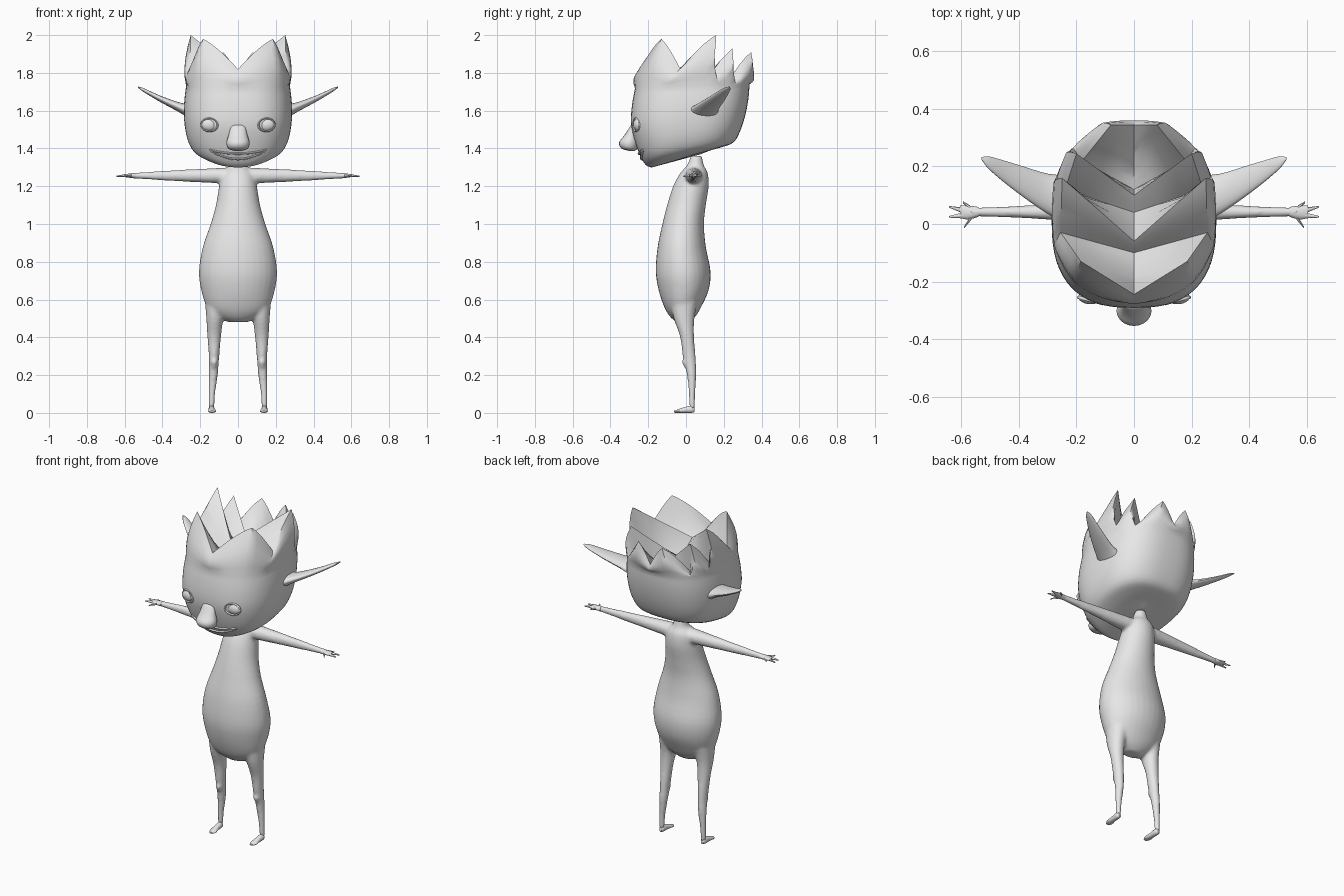
import bpy, bmesh, math
from mathutils import Vector
from mathutils.bvhtree import BVHTree

if "Cube" in bpy.data.objects:
    bpy.data.objects.remove(bpy.data.objects["Cube"])

clay = bpy.data.materials.new("plain_grey")
clay.use_nodes = True
grey = (0.8, 0.8, 0.8, 1)
clay.diffuse_color = grey
for node in clay.node_tree.nodes:
    if node.type == "BSDF_PRINCIPLED":
        node.inputs["Base Color"].default_value = grey

X, Y, Z = Vector((1, 0, 0)), Vector((0, 1, 0)), Vector((0, 0, 1))


def shade(obj, degrees=45):
    bpy.ops.object.select_all(action="DESELECT")
    obj.select_set(True)
    bpy.context.view_layer.objects.active = obj
    bpy.ops.object.shade_smooth_by_angle(angle=math.radians(degrees))


def finish(name, bm, degrees=45):
    bmesh.ops.recalc_face_normals(bm, faces=bm.faces[:])
    mesh = bpy.data.meshes.new(name)
    bm.to_mesh(mesh)
    bm.free()
    obj = bpy.data.objects.new(name, mesh)
    bpy.context.collection.objects.link(obj)
    mesh.materials.append(clay)
    shade(obj, degrees)
    return obj


def spline(keys, steps):
    """Smooth curve through keys of any dimension."""
    k = [Vector(p) for p in keys]
    k = [k[0] * 2 - k[1]] + k + [k[-1] * 2 - k[-2]]
    out = []
    for a, b, c, d in zip(k, k[1:], k[2:], k[3:]):
        for s in range(steps):
            t = s / steps
            out.append(b + (c - a) * (t / 2)
                       + (a * 2 - b * 5 + c * 4 - d) * (t * t / 2)
                       + (b * 3 - a - c * 3 + d) * (t ** 3 / 2))
    return out + [k[-2]]


def loft(bm, keys, u, v, paired=False, sides=20, steps=4):
    """Skin ellipses; each key is x, y, z, radius along u, radius along v."""
    for side in ((1, -1) if paired else (1,)):
        rings = []
        for p in spline(keys, steps):
            ring = []
            for i in range(sides):
                a = math.tau * i / sides
                q = Vector(p[:3]) + u * (p[3] * math.cos(a)) + v * (p[4] * math.sin(a))
                ring.append(bm.verts.new((q.x * side, q.y, q.z)))
            rings.append(ring)
        for r, s in zip(rings, rings[1:]):
            for i in range(sides):
                j = (i + 1) % sides
                bm.faces.new((r[i], r[j], s[j], s[i]))
        bm.faces.new(rings[0])
        bm.faces.new(rings[-1])


# Trunk, arms and legs, blended into one skin
bm = bmesh.new()
trunk = [(.48, .05, -.05, .02), (.51, .115, -.085, .05), (.56, .165, -.115, .08),
         (.65, .195, -.145, .12), (.75, .207, -.16, .13), (.88, .186, -.15, .105),
         (1, .145, -.125, .095), (1.1, .117, -.1, .105), (1.2, .1, -.068, .12),
         (1.27, .085, -.03, .115), (1.31, .045, .005, .095), (1.36, .03, .025, .085)]
loft(bm, [(0, (f + b) / 2, z, w, (b - f) / 2) for z, w, f, b in trunk], X, Y, sides=32)
loft(bm, [(.03, .04, 1.255, .05, .045), (.12, .04, 1.256, .042, .04),
          (.3, .042, 1.256, .027, .031), (.45, .042, 1.256, .019, .022),
          (.57, .042, 1.256, .015, .014)], Y, Z, paired=True)
loft(bm, [(.11, -.01, .6, .065, .075), (.122, -.01, .5, .046, .055),
          (.126, .006, .4, .036, .037), (.127, .018, .29, .027, .034),
          (.131, .03, .2, .024, .025), (.138, .032, .1, .017, .017),
          (.14, .032, .02, .014, .014)], X, Y, paired=True)
loft(bm, [(.127, -.004, .245, .008, .01), (.127, -.004, .27, .02, .017),
          (.127, -.004, .295, .008, .01)], X, Y, paired=True, sides=12)
body = finish("body", bm)
remesh = body.modifiers.new("blend", "REMESH")
remesh.mode = "VOXEL"
remesh.voxel_size = .009
remesh.use_smooth_shade = True
soften = body.modifiers.new("soften", "SMOOTH")
soften.iterations = 5

# Hands: a flat palm and four spread fingers
bm = bmesh.new()
loft(bm, [(.54, .042, 1.256, .017, .015), (.575, .04, 1.256, .024, .011),
          (.605, .042, 1.256, .022, .007)], Y, Z, paired=True, sides=12)
for root, tip in (((.565, .025), (.592, -.013)), ((.595, .03), (.643, .025)),
                  ((.595, .047), (.643, .06)), ((.57, .055), (.595, .076))):
    loft(bm, [(*root, 1.256, .01, .008), (*tip, 1.253, .003, .003)],
         Y, Z, paired=True, sides=8)
finish("hands", bm)

# Feet
bm = bmesh.new()
loft(bm, [(.14, .046, .014, .007, .01), (.14, .03, .019, .016, .019),
          (.139, -.01, .015, .017, .015), (.137, -.045, .009, .021, .009),
          (.136, -.064, .006, .012, .005)], X, Z, paired=True, sides=14)
finish("feet", bm)

# Head: one half as a grid of rows from chin to spiky rim to the hollow crown
COLS = 32
rings = [(1.305, 1.37, -.16, .08, 0), (1.3, 1.39, -.185, .13, .1),
         (1.312, 1.41, -.212, .2, .17), (1.35, 1.435, -.237, .255, .235),
         (1.42, 1.5, -.265, .29, .27), (1.52, 1.58, -.29, .315, .285),
         (1.62, 1.66, -.287, .33, .285), (1.72, 1.74, -.27, .337, .275)]


def skull_row(zf, zb, yf, yb, width):
    row = []
    for i in range(COLS + 1):
        a = math.pi * i / COLS
        s, c = abs(math.sin(a)), math.cos(a)
        fy = math.copysign(abs(c) ** .77, c)
        k = (1 - fy) / 2
        x = width * s ** .77 if 0 < i < COLS else 0
        row.append(Vector((x, yf + (yb - yf) * k, zf + (zb - zf) * k)))
    return row


# Column, rim point, and the matching point on the crown's centre line
crown = [(0, (0, -.245, 1.82), (0, -.22, 1.81)),
         (8, (.185, -.13, 1.98), (0, -.19, 1.8)),
         (12, (.255, -.03, 1.82), (0, -.1, 1.75)),
         (18, (.25, .16, 2), (0, -.06, 1.8)),
         (20, (.24, .12, 1.78), (0, .04, 1.72)),
         (22, (.2, .245, 1.93), (0, .1, 1.75)),
         (24, (.18, .22, 1.75), (0, .12, 1.7)),
         (28, (.08, .345, 1.91), (0, .24, 1.7)),
         (32, (0, .345, 1.79), (0, .31, 1.76))]
rim, floor = [], []
for (i, p, c), (j, q, d) in zip(crown, crown[1:]):
    for n in range(i, j):
        t = (n - i) / (j - i)
        rising = q[2] > p[2]
        bent = math.sin(t * math.pi / 2) if rising else 1 - math.cos(t * math.pi / 2)
        rim.append(Vector(p).lerp(Vector(q), t).to_2d().to_3d()
                   + Z * (p[2] + (q[2] - p[2]) * (t * .6 + bent * .4)))
        floor.append(Vector(c).lerp(Vector(d), t))
rim.append(Vector(crown[-1][1]))
floor.append(Vector(crown[-1][2]))

rows = [skull_row(*r) for r in spline(rings, 3)]
top = rows[-1]
for step in range(1, 6):
    k = step / 5
    row = []
    for i in range(COLS + 1):
        outward = Vector((top[i].x, top[i].y, 0)).normalized()
        row.append(top[i].lerp(rim[i], k) + outward * (.02 * math.sin(math.pi * k)))
    rows.append(row)
for k in (.33, .66, 1):
    rows.append([rim[i].lerp(floor[i], k) for i in range(COLS + 1)])

bm = bmesh.new()
grid = [[bm.verts.new(p) for p in row] for row in rows]
for r, s in zip(grid, grid[1:]):
    for i in range(COLS):
        bm.faces.new((r[i], r[i + 1], s[i + 1], s[i]))
mirrored = bmesh.ops.duplicate(bm, geom=bm.verts[:] + bm.edges[:] + bm.faces[:])
for g in mirrored["geom"]:
    if isinstance(g, bmesh.types.BMVert):
        g.co.x *= -1
bmesh.ops.remove_doubles(bm, verts=bm.verts[:], dist=.0004)
bmesh.ops.dissolve_degenerate(bm, edges=bm.edges[:], dist=.0001)
bm.normal_update()
skin = BVHTree.FromBMesh(bm)
finish("head", bm, 40)


def face_y(x, z):
    hit = skin.ray_cast(Vector((x + .001, -1, z)), Y)[0]
    return hit.y if hit else -.22


# Ears: thin swept-back blades
bm = bmesh.new()
loft(bm, [(.23, .085, 1.585, .085, .05), (.3, .105, 1.613, .07, .028),
          (.41, .16, 1.662, .048, .017), (.5, .21, 1.709, .024, .01),
          (.53, .228, 1.725, .005, .003)], Y, Z, paired=True)
finish("ears", bm)

# Nose
bm = bmesh.new()
loft(bm, [(0, -.285, 1.387, .02, .015), (0, -.3, 1.4, .052, .042),
          (0, -.302, 1.432, .061, .052), (0, -.292, 1.47, .05, .034),
          (0, -.28, 1.525, .036, .01)], X, Y)
finish("nose", bm, 60)

# Lips of the wide grin
bm = bmesh.new()
for middle in (1.372, 1.343):
    keys = []
    for i in range(7):
        x = .15 * i / 6
        z = middle + (1.392 - middle) * (i / 6) ** 2
        keys.append((x, face_y(x, z), z, .009, .006))
    loft(bm, keys, Y, Z, paired=True, sides=10, steps=2)
finish("lips", bm)

# Eyes with raised lids
for side, label in ((1, "left"), (-1, "right")):
    spot = Vector((.15 * side, face_y(.15, 1.525), 1.525))
    bpy.ops.mesh.primitive_uv_sphere_add(segments=24, ring_count=14, radius=1,
                                         location=spot + Y * .012)
    eye = bpy.context.object
    eye.name = label + "_eye"
    eye.scale = (.044, .025, .034)
    bpy.ops.mesh.primitive_torus_add(major_segments=28, minor_segments=8,
                                     major_radius=.044, minor_radius=.006, location=spot,
                                     rotation=(math.pi / 2, 0, side * .25))
    lid = bpy.context.object
    lid.name = label + "_eyelid"
    lid.scale = (1, .78, 1)
    for part in (eye, lid):
        part.data.materials.append(clay)
        shade(part)
